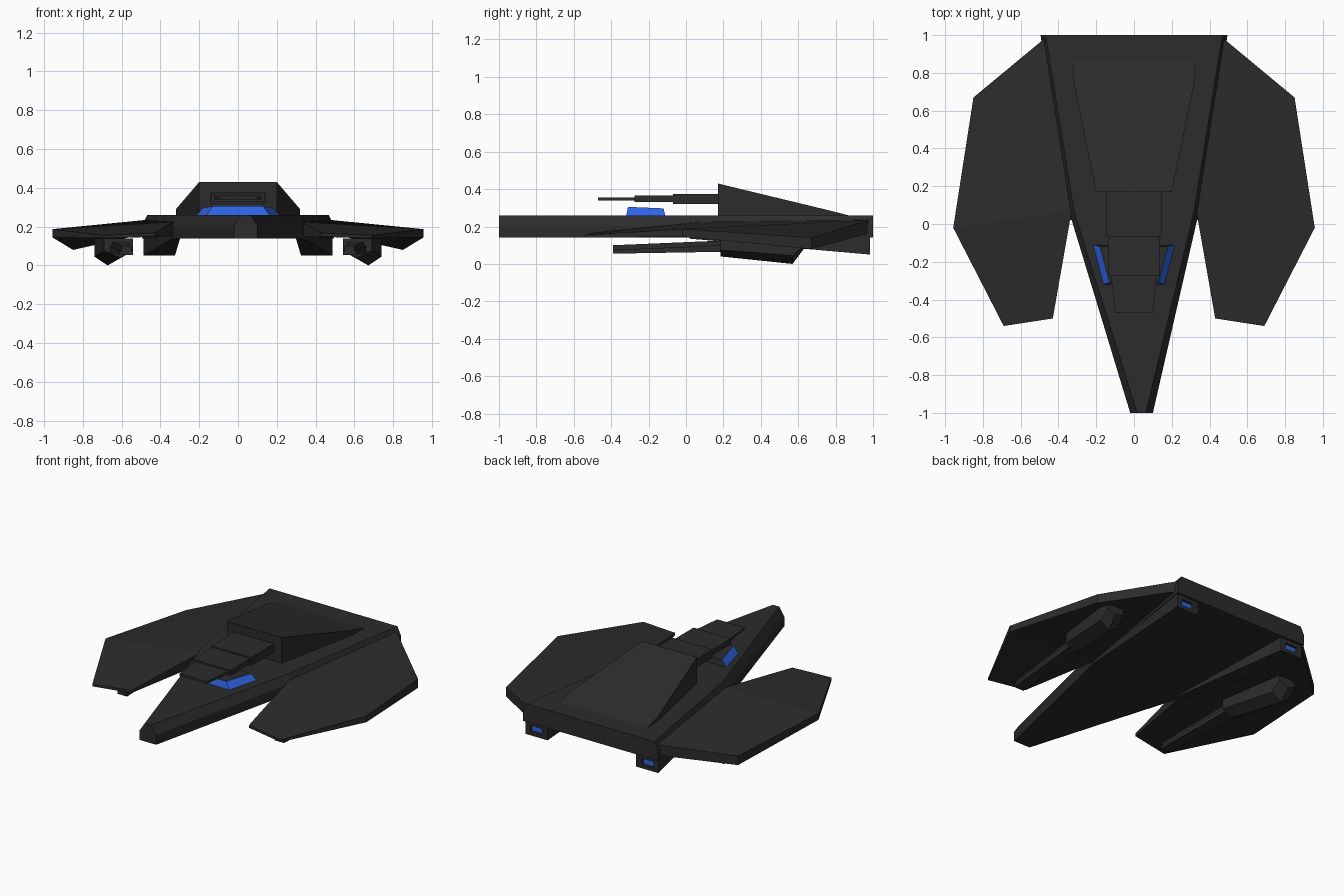
import bpy, bmesh

if "Cube" in bpy.data.objects:
    bpy.data.objects.remove(bpy.data.objects["Cube"])


def material(name, color):
    m = bpy.data.materials.new(name)
    m.diffuse_color = color
    m.use_nodes = True
    m.node_tree.nodes["Principled BSDF"].inputs["Base Color"].default_value = m.diffuse_color
    return m


DARK = material("dark_metal", (0.025, 0.025, 0.025, 1))
BLUE = material("blue_glow", (0.03, 0.13, 0.8, 1))


def loft(name, rings, mat=DARK):
    """Skin matching closed rings of points and cap both ends."""
    bm = bmesh.new()
    rows = [[bm.verts.new(p) for p in ring] for ring in rings]
    n = len(rows[0])
    for a, b in zip(rows, rows[1:]):
        for i in range(n):
            j = (i + 1) % n
            bm.faces.new((a[i], a[j], b[j], b[i]))
    bm.faces.new(rows[0])
    bm.faces.new(rows[-1])
    bmesh.ops.recalc_face_normals(bm, faces=bm.faces)
    me = bpy.data.meshes.new(name)
    bm.to_mesh(me)
    bm.free()
    me.materials.append(mat)
    ob = bpy.data.objects.new(name, me)
    bpy.context.collection.objects.link(ob)
    return ob


def rect(x0, x1, y, z0, z1):
    return [(x0, y, z0), (x1, y, z0), (x1, y, z1), (x0, y, z1)]


def box(name, x0, x1, y0, y1, z0, z1, mat=DARK):
    return loft(name, [rect(x0, x1, y0, z0, z1), rect(x0, x1, y1, z0, z1)], mat)


def flip(ring, s):
    return [(s * x, y, z) for x, y, z in ring]


# Hull: chamfered cross-section tapering to a slightly offset nose
def hull_ring(y, left, right, inset):
    return [(left, y, 0.14), (right, y, 0.14), (right, y, 0.205),
            (right - inset, y, 0.26), (left + inset, y, 0.26), (left, y, 0.205)]


loft("hull", [hull_ring(-1, -0.02, 0.10, 0.037),
              hull_ring(0.07, -0.345, 0.345, 0.027),
              hull_ring(1, -0.495, 0.495, 0.027)])

# Raised wedge on the rear deck
top = [(-0.2, 0.17, 0.43), (0.2, 0.17, 0.43), (0.32, 0.75, 0.29),
       (0.32, 0.88, 0.257), (-0.32, 0.88, 0.257), (-0.32, 0.75, 0.29)]
loft("deck_wedge", [[(x, y, 0.24) for x, y, z in top], top])

# Stepped main gun in front of the wedge
box("gun_base", -0.145, 0.145, -0.07, 0.19, 0.32, 0.375)
box("gun_middle", -0.137, 0.137, -0.275, -0.07, 0.33, 0.366)
loft("gun_tip", [rect(-0.1, 0.1, -0.47, 0.34, 0.356),
                 rect(-0.122, 0.122, -0.275, 0.34, 0.356)])

# Cockpit: blue windows on front and sides, dark roof and back
cockpit = loft("cockpit", [
    [(-0.165, -0.32, 0.255), (0.165, -0.32, 0.255), (0.22, -0.11, 0.255), (-0.22, -0.11, 0.255)],
    [(-0.13, -0.31, 0.305), (0.13, -0.31, 0.305), (0.18, -0.12, 0.297), (-0.18, -0.12, 0.297)]], BLUE)
cockpit.data.materials.append(DARK)
for p in cockpit.data.polygons:
    if abs(p.normal.z) > 0.9 or p.normal.y > 0.6:
        p.material_index = 1

# Wing plan points: x, y, underside z, top z
A = (0.47, 0.985, 0.165, 0.235)
B = (0.85, 0.67, 0.08, 0.14)
C = (0.957, -0.02, 0.145, 0.187)
D = (0.33, 0.07, 0.15, 0.225)
E = (0.69, -0.54, 0.14, 0.155)
F = (0.43, -0.50, 0.15, 0.167)

for s, side in ((1, "right"), (-1, "left")):
    for label, plan in (("rear_wing", (A, B, C, D)), ("front_wing", (D, C, E, F))):
        low = [(s * p[0], p[1], p[2]) for p in plan]
        high = [(s * p[0], p[1], p[3]) for p in plan]
        loft(f"{side}_{label}", [low, high])

    # Engine wedge under the hull edge, with a recessed glowing exhaust
    rear = rect(0.325, 0.487, 0.985, 0.05, 0.16)
    hole = rect(0.365, 0.45, 0.985, 0.075, 0.115)
    deep = rect(0.365, 0.45, 0.965, 0.075, 0.115)
    engine = [rect(0.30, 0.34, 0.02, 0.135, 0.16), rear, hole, deep]
    loft(f"{side}_engine", [flip(r, s) for r in engine])
    box(f"{side}_exhaust", s * 0.366, s * 0.449, 0.96, 0.97, 0.076, 0.114, BLUE)

    # Keeled weapon pod under the wing
    def pod_ring(y, x0, xk, x1, zs, zk):
        return [(s * x0, y, 0.14), (s * x0, y, zs), (s * xk, y, zk),
                (s * x1, y, zs), (s * x1, y, 0.14)]

    loft(f"{side}_pod", [pod_ring(0.185, 0.54, 0.61, 0.69, 0.075, 0.04),
                         pod_ring(0.57, 0.60, 0.672, 0.74, 0.045, 0.0),
                         pod_ring(0.63, 0.61, 0.68, 0.735, 0.10, 0.08)])

    # Two-stage barrel running forward from the pod
    loft(f"{side}_barrel", [flip(rect(0.54, 0.61, -0.39, 0.055, 0.075), s),
                            flip(rect(0.56, 0.66, 0.20, 0.065, 0.10), s)])
    loft(f"{side}_barrel_top", [flip(rect(0.55, 0.60, -0.39, 0.075, 0.10), s),
                                flip(rect(0.57, 0.65, 0.20, 0.095, 0.125), s)])
